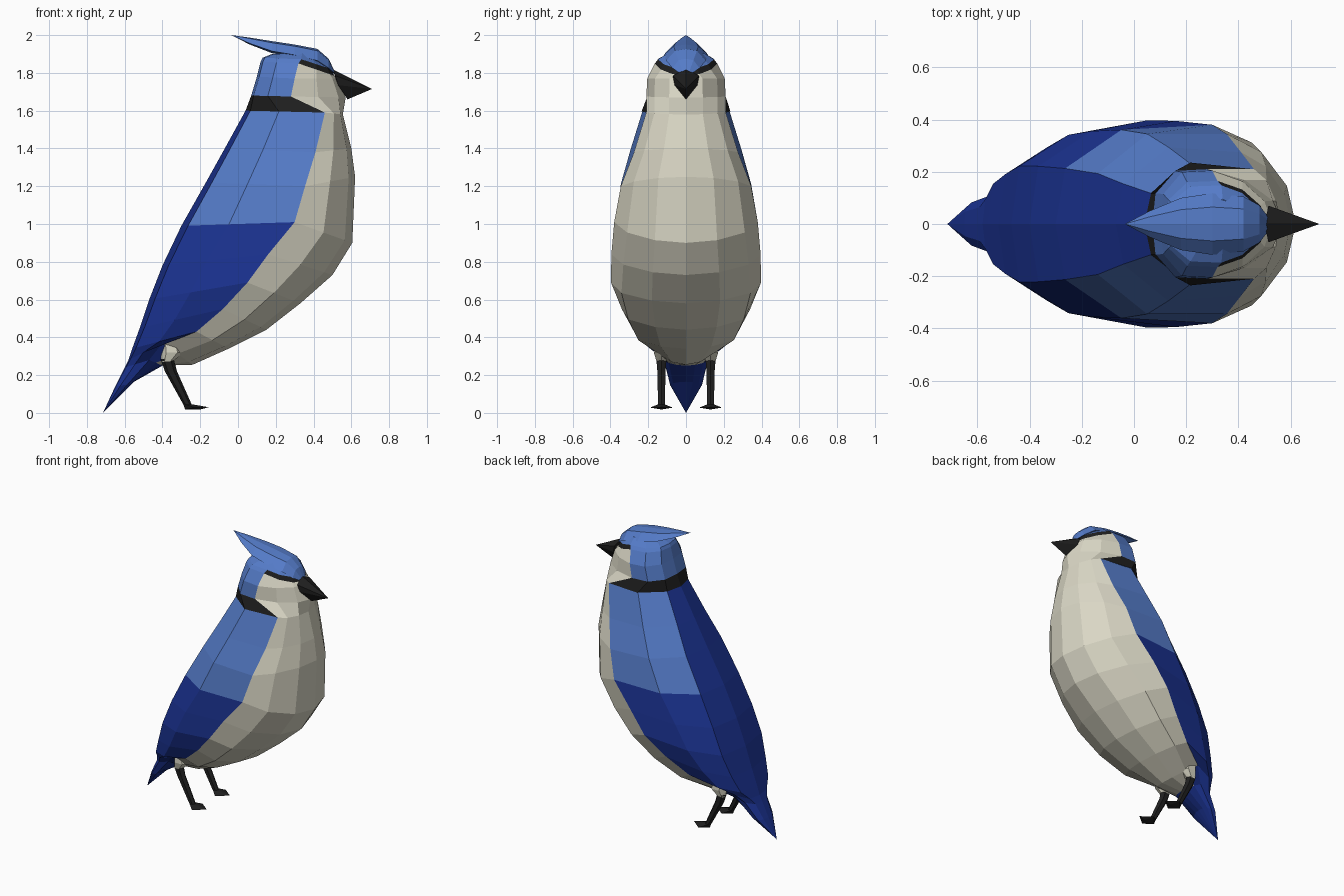
import bpy, bmesh
from mathutils import Vector

if "Cube" in bpy.data.objects:
    bpy.data.objects.remove(bpy.data.objects["Cube"])


def material(name, rgb):
    m = bpy.data.materials.new(name)
    m.diffuse_color = (*rgb, 1)
    m.use_nodes = True
    m.node_tree.nodes["Principled BSDF"].inputs["Base Color"].default_value = m.diffuse_color
    return m


DARK, LIGHT, CREAM, BLACK = range(4)
MATS = [material("dark_blue", (0.011, 0.033, 0.29)),
        material("light_blue", (0.09, 0.20, 0.58)),
        material("cream", (0.70, 0.68, 0.56)),
        material("black", (0.014, 0.014, 0.014))]


def finish(bm, name):
    bmesh.ops.remove_doubles(bm, verts=bm.verts, dist=0.0005)
    bmesh.ops.recalc_face_normals(bm, faces=bm.faces)
    me = bpy.data.meshes.new(name)
    bm.to_mesh(me)
    bm.free()
    for m in MATS:
        me.materials.append(m)
    ob = bpy.data.objects.new(name, me)
    bpy.context.collection.objects.link(ob)
    return ob


def loft(name, halves, colour, cap):
    """Skin mirrored half sections (first and last point on y = 0)."""
    bm = bmesh.new()
    rings = []
    for h in halves:
        pts = h + [(x, -y, z) for x, y, z in h[-2:0:-1]]
        rings.append([bm.verts.new(p) for p in pts])
    n, cols = len(rings[0]), len(halves[0]) - 1
    for i in range(len(rings) - 1):
        a, b = rings[i], rings[i + 1]
        for j in range(n):
            k = (j + 1) % n
            f = bm.faces.new((a[j], a[k], b[k], b[j]))
            f.material_index = colour(i, j if j < cols else n - 1 - j)
    for r in (rings[0], rings[-1]):
        bm.faces.new(r).material_index = cap
    return finish(bm, name)


def hull(name, points, mat):
    bm = bmesh.new()
    for p in points:
        bm.verts.new(p)
    bmesh.ops.convex_hull(bm, input=bm.verts)
    for f in bm.faces:
        f.material_index = mat
    return finish(bm, name)


def section(xb, zb, xe, ze, w, xf, zf, side=.97, belly=.8):
    """Half section: back point, colour edge with half width w, front point."""
    b, e, f = Vector((xb, 0, zb)), Vector((xe, 0, ze)), Vector((xf, 0, zf))
    out = []
    for p, q, t, y in ((b, e, 0, 0), (b, e, .06, .56), (b, e, .42, side), (b, e, 1, 1),
                       (e, f, .5, belly), (e, f, .87, belly * .53), (e, f, 1, 0)):
        v = p.lerp(q, t)
        out.append((v.x, y * w, v.z))
    return out


# body, wings and tail
body = [section(*s) for s in (
    (.04, 1.60, .46, 1.59, .21, .555, 1.58, 1.1),
    (-.07, 1.40, .41, 1.38, .275, .60, 1.40, 1.07),
    (-.17, 1.22, .355, 1.20, .345, .62, 1.25, 1.0),
    (-.30, .99, .30, 1.01, .38, .605, .90, .95, .82),
    (-.40, .78, .16, .84, .395, .50, .73, .9, .84),
    (-.47, .60, .05, .69, .397, .33, .58, .86, .86),
    (-.52, .45, -.08, .55, .34, .15, .44, .86, .9),
    (-.56, .34, -.22, .43, .275, -.05, .34, .86, .92),
    (-.58, .28, -.40, .37, .17, -.24, .255, .95, .85),
    (-.60, .24, -.47, .28, .115, -.40, .25),
    (-.65, .14, -.585, .15, .085, -.55, .165),
    (-.715, 0, -.715, 0, 0, -.715, 0))]


def body_colour(i, j):
    if i >= 9 or (i == 8 and j == 3):
        return DARK
    if j >= 3:
        return CREAM
    return LIGHT if i < 3 and j > 0 else DARK


loft("body", body, body_colour, CREAM)

# head with collar and eye band
head = [section(*s) for s in (
    (.04, 1.60, .46, 1.59, .21, .555, 1.58, 1.12),
    (.07, 1.68, .28, 1.675, .21, .57, 1.67),
    (.10, 1.78, .30, 1.77, .205, .53, 1.77),
    (.12, 1.86, .32, 1.85, .165, .51, 1.785),
    (.13, 1.88, .335, 1.872, .148, .495, 1.82),
    (.18, 1.90, .34, 1.905, .095, .42, 1.89))]


def head_colour(i, j):
    if i == 0:
        return BLACK if j < 3 else CREAM
    if j < 3 or i == 4:
        return LIGHT
    return BLACK if i == 3 else CREAM


loft("head", head, head_colour, LIGHT)

# crest: x, top z, edge z, half width
crest = []
for x, zt, ze, w in ((-.035, 2, 2, 0), (.06, 1.987, 1.957, .05), (.18, 1.968, 1.915, .10),
                     (.30, 1.95, 1.895, .118), (.42, 1.927, 1.865, .105),
                     (.48, 1.875, 1.825, .072), (.52, 1.79, 1.79, .02)):
    d = zt - ze
    crest.append([(x, 0, zt), (x, .55 * w, zt - .16 * d), (x, w, ze), (x, 0, ze - .2 * d)])
loft("crest", crest, lambda i, j: LIGHT, LIGHT)

# beak
beak = [(.71, 0, 1.715), (.50, 0, 1.82), (.58, 0, 1.66)]
for s in (-1, 1):
    beak += [(.515, .07 * s, 1.785), (.53, .06 * s, 1.735)]
hull("beak", beak, BLACK)


def ring(x, y, z, rx, ry):
    return [(x + a * rx, y + b * ry, z) for a, b in
            ((1, 0), (.5, .9), (-.5, .9), (-1, 0), (-.5, -.9), (.5, -.9))]


# legs, mirrored left and right
for s, side in ((-1, "right"), (1, "left")):
    y = .13 * s
    hull(side + "_thigh", ring(-.36, y * .95, .38, .05, .05) + ring(-.35, y, .32, .06, .045)
         + ring(-.375, y, .27, .03, .028), CREAM)
    hull(side + "_upper_leg", ring(-.375, y, .285, .035, .03)
         + ring(-.355, y, .22, .032, .024), BLACK)
    hull(side + "_lower_leg", ring(-.355, y, .22, .032, .024)
         + ring(-.265, y, .04, .022, .02), BLACK)
    hull(side + "_foot", ring(-.265, y, .045, .024, .02)
         + [(-.155, y, .03), (-.28, y, .018), (-.20, y, .018)]
         + [(-.23, y + .06 * t, .028) for t in (-1, 1)], BLACK)
